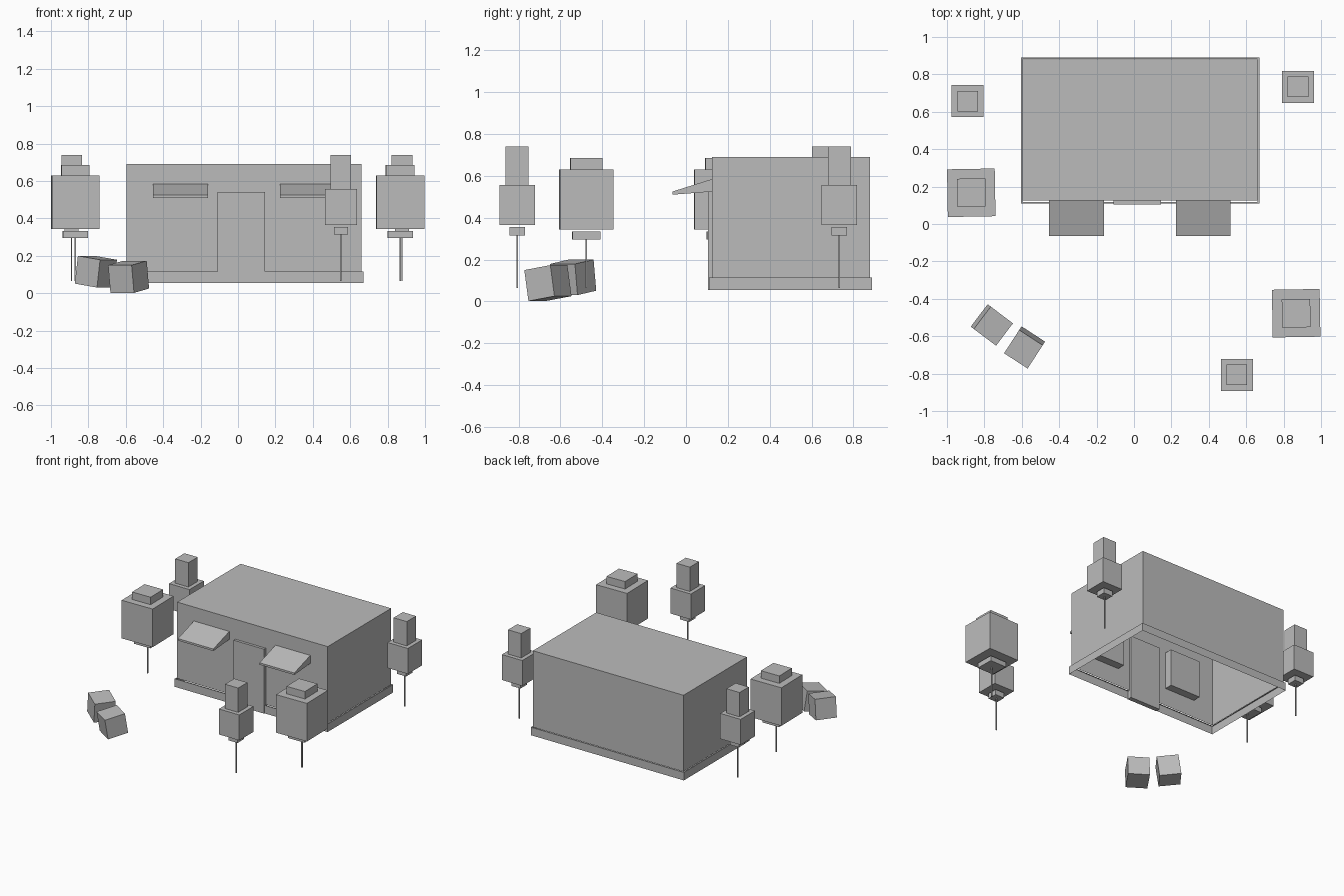
import bpy
import bmesh
from math import radians
from mathutils import Matrix, Vector, Euler

cube = bpy.data.objects.get("Cube")
if cube:
    bpy.data.objects.remove(cube, do_unlink=True)

grey = bpy.data.materials.new("plain_grey")
grey.use_nodes = True
COLOUR = (0.5, 0.5, 0.5, 1)
grey.diffuse_color = COLOUR
grey.node_tree.nodes["Principled BSDF"].inputs["Base Color"].default_value = COLOUR


def finish(name, bm):
    mesh = bpy.data.meshes.new(name)
    bm.to_mesh(mesh)
    bm.free()
    mesh.materials.append(grey)
    obj = bpy.data.objects.new(name, mesh)
    bpy.context.collection.objects.link(obj)
    return obj


def box_mesh(low, high):
    low, high = Vector(low), Vector(high)
    bm = bmesh.new()
    matrix = Matrix.Translation((low + high) / 2) @ Matrix.Diagonal((*(high - low), 1))
    bmesh.ops.create_cube(bm, size=1, matrix=matrix)
    return bm


def block(name, x, y, bottom, top, width, yaw=0):
    half = width / 2
    obj = finish(name, box_mesh((-half, -half, bottom), (half, half, top)))
    obj.location = (x, y, 0)
    obj.rotation_euler.z = radians(yaw)
    return obj


def facing(bm, direction):
    return [f for f in bm.faces if f.normal.dot(Vector(direction)) > 0.9]


def cut(bm, axis, values):
    normal = Vector([float(i == axis) for i in range(3)])
    for value in values:
        geom = bm.verts[:] + bm.edges[:] + bm.faces[:]
        bmesh.ops.bisect_plane(bm, geom=geom, plane_co=normal * value, plane_no=normal)


def push(bm, faces, offset):
    result = bmesh.ops.extrude_face_region(bm, geom=faces)
    verts = [v for v in result["geom"] if isinstance(v, bmesh.types.BMVert)]
    bmesh.ops.translate(bm, verts=verts, vec=offset)


# Wall shell, open below, with a sunken roof and recessed windows
windows = ((-0.43, -0.175), (0.245, 0.5))
sill, head = 0.25, 0.53
bm = box_mesh((-0.595, 0.125, 0.115), (0.66, 0.88, 0.69))
bmesh.ops.delete(bm, geom=facing(bm, (0, 0, -1)), context="FACES")
cut(bm, 0, [x for pair in windows for x in pair] + [-0.52, 0.58])
cut(bm, 1, [0.205, 0.81])
cut(bm, 2, [sill, head])
bm.normal_update()
roof, panes = [], []
for f in bm.faces:
    c = f.calc_center_median()
    if f.normal.z > 0.9 and -0.52 < c.x < 0.58 and 0.205 < c.y < 0.81:
        roof.append(f)
    if f.normal.y < -0.9 and sill < c.z < head and any(a < c.x < b for a, b in windows):
        panes.append(f)
push(bm, roof, (0, 0, -0.06))
push(bm, panes, (0, 0.06, 0))
finish("walls", bm)

# Plinth ring around the foot of the walls
bm = box_mesh((-0.605, 0.11, 0.055), (0.67, 0.89, 0.115))
bmesh.ops.delete(bm, geom=facing(bm, (0, 0, -1)), context="FACES")
top = facing(bm, (0, 0, 1))
bmesh.ops.inset_region(bm, faces=top, thickness=0.012)
bmesh.ops.delete(bm, geom=top, context="FACES")
finish("plinth", bm)

# Door panel
finish("door", box_mesh((-0.11, 0.105, 0.055), (0.145, 0.14, 0.54)))

# Sloping awnings over the windows
for side, left, right in (("right", -0.455, -0.16), ("left", 0.225, 0.515)):
    bm = bmesh.new()
    profile = ((-0.065, 0.51), (0.125, 0.525), (0.125, 0.585), (-0.065, 0.525))
    face = bm.faces.new([bm.verts.new((left, y, z)) for y, z in profile])
    result = bmesh.ops.extrude_face_region(bm, geom=[face], use_keep_orig=True)
    verts = [v for v in result["geom"] if isinstance(v, bmesh.types.BMVert)]
    bmesh.ops.translate(bm, verts=verts, vec=(right - left, 0, 0))
    bmesh.ops.recalc_face_normals(bm, faces=bm.faces)
    finish("awning_" + side, bm)

# Stacked-block trees: part, bottom, top, width
BROAD = (("trunk", 0.065, 0.295, 0.008), ("collar", 0.295, 0.333, 0.135),
         ("crown", 0.343, 0.63, 0.255), ("cap", 0.63, 0.686, 0.152))
SLIM = (("trunk", 0.065, 0.315, 0.007), ("collar", 0.315, 0.355, 0.075),
        ("crown", 0.365, 0.557, 0.17), ("cap", 0.557, 0.74, 0.11))
for name, parts, x, y, yaw in (
        ("broad_tree_right", BROAD, -0.87, 0.167, 1), ("broad_tree_left", BROAD, 0.867, -0.477, 1),
        ("slim_tree_right", SLIM, -0.89, 0.657, 0), ("slim_tree_left", SLIM, 0.877, 0.733, 0),
        ("slim_tree_front", SLIM, 0.55, -0.807, 0)):
    for part, bottom, top, width in parts:
        block(name + "_" + part, x, y, bottom, top, width, yaw)

# Two tilted crates
for name, place, tilt in (("crate_rear", (-0.76, -0.54, 0.115), (0, 8, -37)),
                          ("crate_front", (-0.585, -0.66, 0.0875), (9, 0, -33))):
    obj = block(name, 0, 0, -0.075, 0.075, 0.15)
    obj.location = place
    obj.rotation_euler = Euler([radians(a) for a in tilt])
